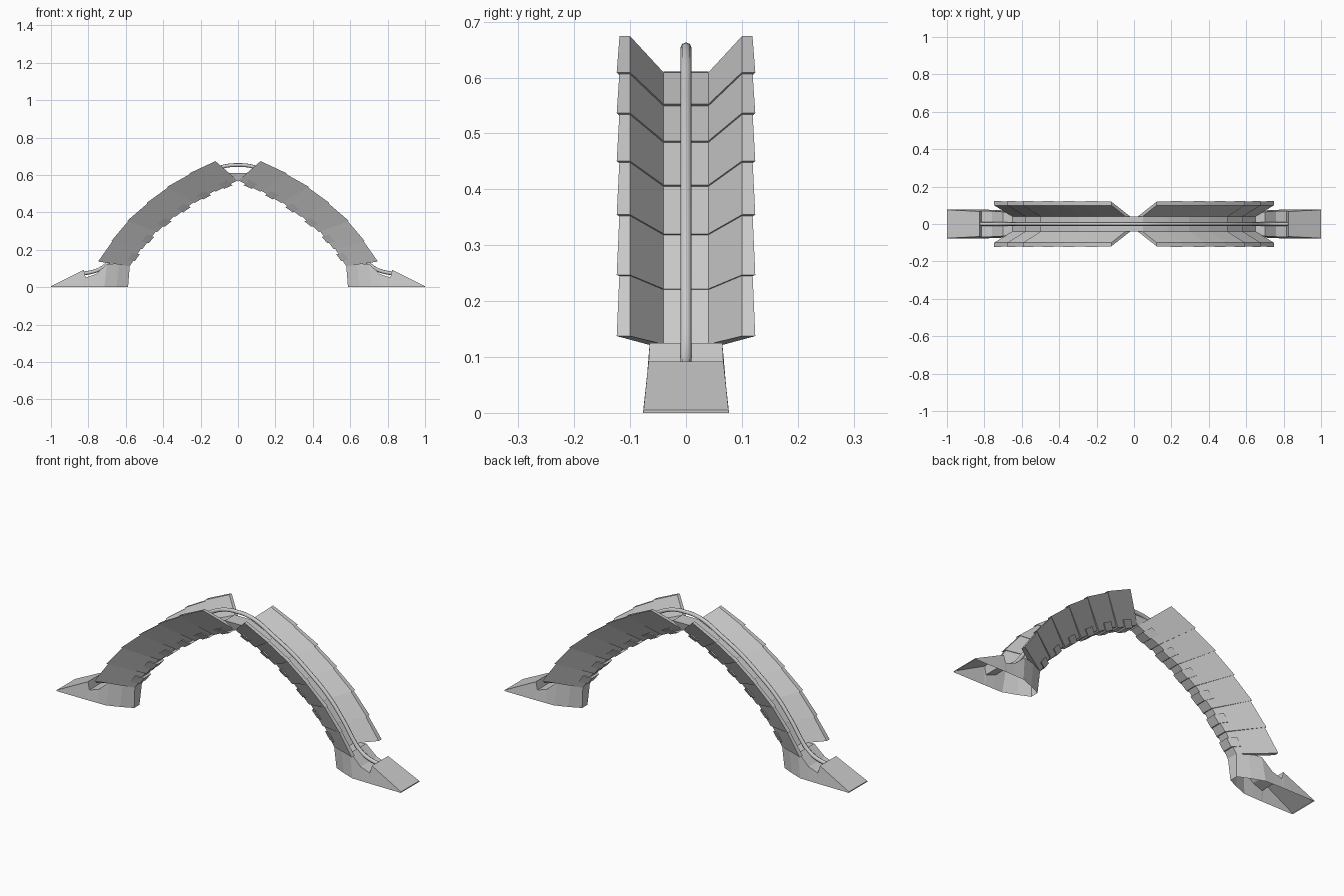
import bpy, bmesh, math
from mathutils import Vector

if "Cube" in bpy.data.objects:
    bpy.data.objects.remove(bpy.data.objects["Cube"])

# Arch stations on the +x half: outer edge x, z and the lean of the joint plane
RINGS = [(.123, .676, 41), (.25, .612, 35.5), (.37, .54, 30.5), (.48, .455, 26),
         (.585, .36, 20.5), (.67, .253, 15), (.745, .137, 8.5)]


def at(t, d):
    """Point in the xz plane at station t, depth d inward along the joint."""
    k = min(int(t), len(RINGS) - 2)
    f = t - k
    x, z, a = [p + (q - p) * f for p, q in zip(RINGS[k], RINGS[k + 1])]
    a = math.radians(a)
    return x - d * math.cos(a), z - d * math.sin(a)


def loft(name, loops, closed=True, caps=True):
    """Skin successive vertex loops; open loops leave the bottom open."""
    bm = bmesh.new()
    rows = [[bm.verts.new(p) for p in loop] for loop in loops]
    n = len(rows[0])
    for a, b in zip(rows, rows[1:]):
        for i in range(n if closed else n - 1):
            j = (i + 1) % n
            bm.faces.new((a[i], a[j], b[j], b[i]))
    if caps:
        bm.faces.new(rows[0])
        bm.faces.new(rows[-1])
    bmesh.ops.recalc_face_normals(bm, faces=bm.faces)
    me = bpy.data.meshes.new(name)
    bm.to_mesh(me)
    bm.free()
    ob = bpy.data.objects.new(name, me)
    bpy.context.collection.objects.link(ob)
    return ob


def section(side, t, half):
    """Mirror a half profile of (y, depth) about y = 0 at station t."""
    full = half + [(-y, d) for y, d in reversed(half)]
    out = []
    for y, d in full:
        x, z = at(t, d)
        out.append((side * x, y, z))
    return out


# half profiles of the V channel: narrow upper end, flared lower end
UPPER = [(.026, .160), (.119, .003), (.10, .003), (.04, .102)]
LOWER = [(.030, .168), (.124, -.003), (.10, -.003), (.04, .096)]
CLIP = [(.027, .174), (.052, .134)]

# feet: bottom x, bottom half width, top x, top z, top half width
FOOT = [(.588, .022, .578, .125, .03), (.65, .05, .635, .125, .05),
        (.715, .075, .70, .125, .065), (.765, .076, .76, .07, .068),
        (.815, .077, .815, .052, .07), (.82, .077, .825, .092, .067),
        (1, .077, 1, .005, .076)]

for side, label in ((-1, "left"), (1, "right")):
    # overlapping channel segments with clips on the underside
    for k in range(6):
        end = k + 1 + (.06 if k < 5 else 0)
        loft(f"{label}_channel_segment_{k + 1}",
             [section(side, k, UPPER), section(side, end, LOWER)])
        loft(f"{label}_clip_{k + 1}",
             [section(side, k + .33, CLIP), section(side, k + .7, CLIP)])
    # hollow wedge foot
    loft(f"{label}_foot",
         [[(side * xb, -wb, 0), (side * xt, -wt, zt), (side * xt, wt, zt), (side * xb, wb, 0)]
          for xb, wb, xt, zt, wt in FOOT], closed=False)

# keystone wedge joining the two halves at the crown
loft("crown_wedge", [[(-.048, s * .04, .611), (.048, s * .04, .611), (0, s * .028, .565)]
                     for s in (-1, 1)])

# rail running along the channel and onto the feet
half = [(.06, .649), (.12, .63)]
for k in range(1, 7):
    x, z = at(k, .10)
    a = math.radians(66 - 5.5 * k)
    half.append((x + .043 * math.cos(a), z + .043 * math.sin(a)))
half += [(.70, .125), (.735, .099), (.775, .083), (.83, .073)]
path = [(-x, z) for x, z in reversed(half)] + [(0, .653)] + half
cu = bpy.data.curves.new("centre_rail", 'CURVE')
cu.dimensions = '3D'
cu.bevel_depth = .01
cu.bevel_resolution = 2
cu.use_fill_caps = True
cu.resolution_u = 4
sp = cu.splines.new('BEZIER')
sp.bezier_points.add(len(path) - 1)
for bp, (x, z) in zip(sp.bezier_points, path):
    bp.co = (x, 0, z)
    bp.handle_left_type = bp.handle_right_type = 'AUTO'
rail = bpy.data.objects.new("centre_rail", cu)
bpy.context.collection.objects.link(rail)
